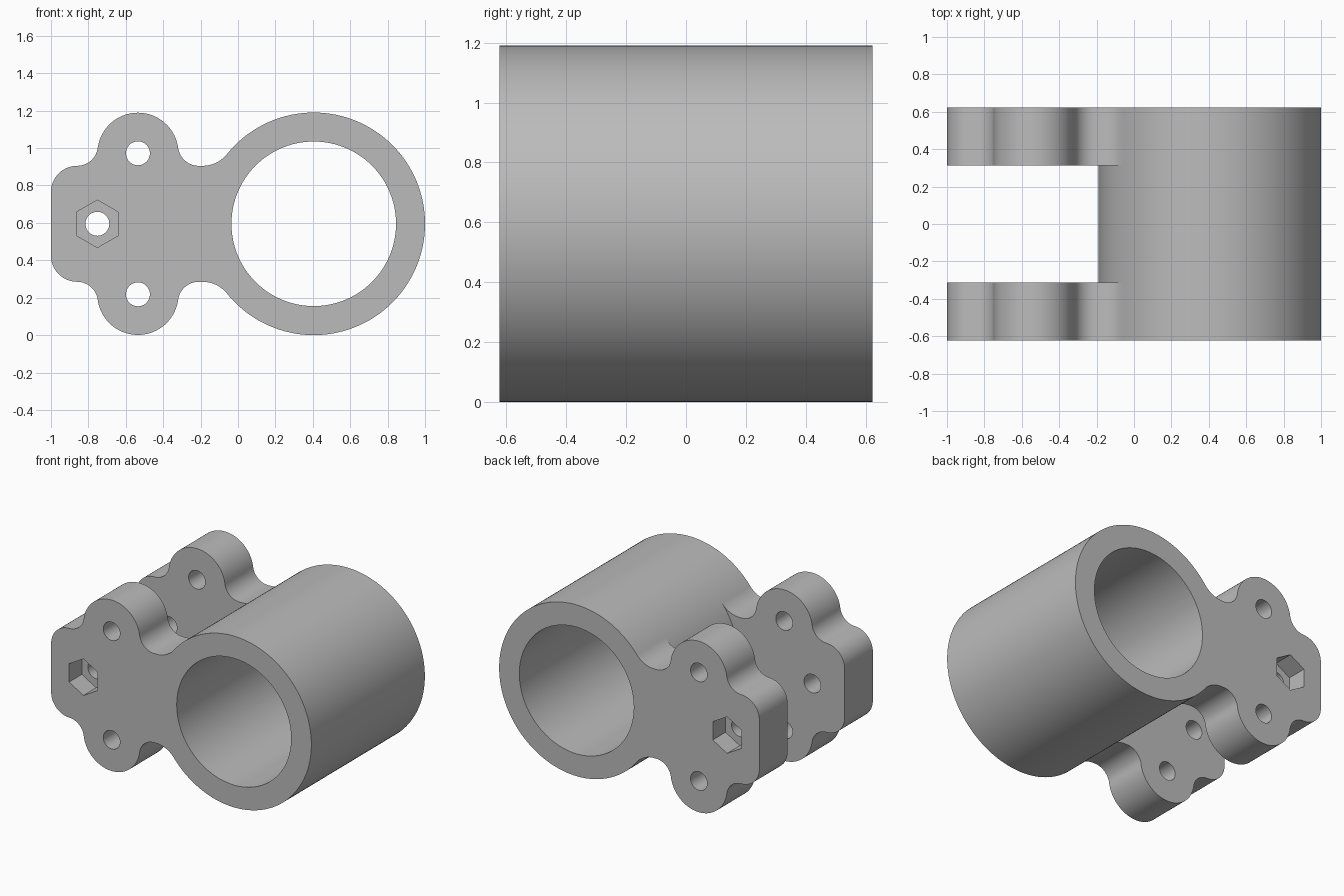
import bpy, bmesh
from math import radians, degrees, atan2, cos, sin, pi
from mathutils import Matrix

cube = bpy.data.objects.get("Cube")
if cube:
    bpy.data.objects.remove(cube, do_unlink=True)

MID = 0.595            # height of the symmetry plane
HALF = 0.623           # half length of the tube
INNER = 0.313          # inner face of each flange
TUBE_X, TUBE_R, BORE_R = 0.405, 0.595, 0.44
LOBE_X, LOBE_Z, LOBE_R = -0.535, 0.377, 0.217   # z measured from MID
HOLE_R, NUT_X, NUT_R, NUT_DEPTH = 0.064, -0.752, 0.127, 0.14

grey = bpy.data.materials.new("light_grey")
grey.use_nodes = True
colour = (0.5, 0.5, 0.5, 1)
grey.diffuse_color = colour
grey.node_tree.nodes["Principled BSDF"].inputs["Base Color"].default_value = colour


def finish(name, bm):
    bmesh.ops.recalc_face_normals(bm, faces=bm.faces)
    mesh = bpy.data.meshes.new(name)
    bm.to_mesh(mesh)
    bm.free()
    mesh.materials.append(grey)
    obj = bpy.data.objects.new(name, mesh)
    bpy.context.collection.objects.link(obj)
    return obj


def prism(name, points, y0, y1):
    """Extrude an x-z outline from y0 to y1."""
    bm = bmesh.new()
    face = bm.faces.new([bm.verts.new((x, y0, z + MID)) for x, z in points])
    out = bmesh.ops.extrude_face_region(bm, geom=[face])
    verts = [v for v in out["geom"] if isinstance(v, bmesh.types.BMVert)]
    bmesh.ops.translate(bm, verts=verts, vec=(0, y1 - y0, 0))
    return finish(name, bm)


def arc(cx, cz, r, a0, a1, n):
    angles = [radians(a0 + (a1 - a0) * i / n) for i in range(n + 1)]
    return [(cx + r * cos(a), cz + r * sin(a)) for a in angles]


def rod(name, x, z, r, half, n):
    return prism(name, arc(x, z, r, 90, 450, n)[:-1], -half, half)


def combine(target, other, operation):
    mod = target.modifiers.new(operation.lower(), 'BOOLEAN')
    mod.operation, mod.solver, mod.object = operation, 'EXACT', other
    bpy.context.view_layer.objects.active = target
    bpy.ops.object.modifier_apply(modifier=mod.name)
    bpy.data.objects.remove(other, do_unlink=True)


# Flange outline: rounded corner, fillet, lobe, fillet, neck blending into the tube
waist = 0.31
fillet, neck = 0.111, 0.169
reach = 0.325
blend = degrees(atan2(waist + fillet - LOBE_Z, reach))
neck_x = -0.19
meet = degrees(atan2(-(waist + neck), TUBE_X - neck_x))
upper = arc(-0.86, waist - 0.14, 0.14, 180, 90, 14)
upper += arc(LOBE_X - reach, waist + fillet, fillet, -90, -blend, 14)[1:]
upper += arc(LOBE_X, LOBE_Z, LOBE_R, 180 - blend, blend, 36)[1:]
upper += arc(LOBE_X + reach, waist + fillet, fillet, 180 + blend, 270, 14)[1:]
upper += arc(neck_x, waist + neck, neck, -90, meet, 14)
upper.append((0.1, 0.2))
outline = upper + [(x, -z) for x, z in reversed(upper)]

# Tube body joined to the front and back flanges
body = rod("tube_clamp_bracket", TUBE_X, 0, TUBE_R, HALF, 144)
for side in (-1, 1):
    combine(body, prism("flange", outline, side * INNER, side * HALF), 'UNION')

# Tube bore and bolt holes
combine(body, rod("bore_cutter", TUBE_X, 0, BORE_R, 1, 120), 'DIFFERENCE')
for x, z in ((LOBE_X, LOBE_Z), (LOBE_X, -LOBE_Z), (NUT_X, 0)):
    combine(body, rod("hole_cutter", x, z, HOLE_R, 1, 40), 'DIFFERENCE')

# Hexagonal nut pockets on the outer faces
hexagon = arc(NUT_X, 0, NUT_R, 90, 390, 5)
for side in (-1, 1):
    pocket = prism("nut_cutter", hexagon, side * (HALF - NUT_DEPTH), side)
    combine(body, pocket, 'DIFFERENCE')

# Smooth curved walls, keep crisp rims
bpy.ops.object.select_all(action='DESELECT')
body.select_set(True)
bpy.context.view_layer.objects.active = body
bpy.ops.object.shade_smooth_by_angle(angle=radians(30))
